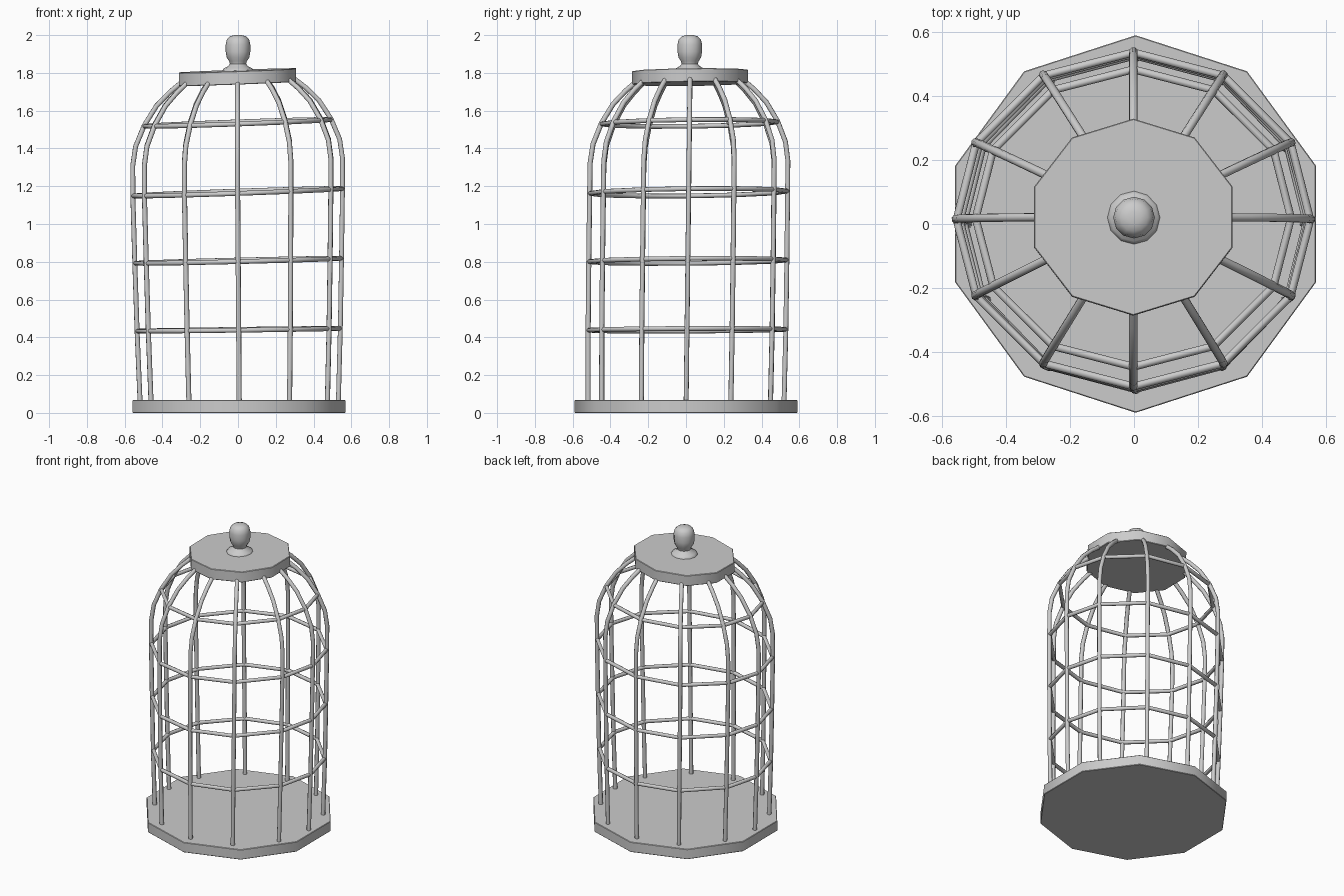
import bpy, bmesh
from math import sin, cos, pi, radians

if "Cube" in bpy.data.objects:
    bpy.data.objects.remove(bpy.data.objects["Cube"])

# Bar directions, measured from the back (slightly uneven, hand-made spacing)
ANGLES = [radians(a) for a in
          (0, 30.5, 62.8, 90, 117.2, 149.5, 180, 210.5, 242.8, 270, 297.2, 329.5)]
# Cage profile: (height, radius)
PROFILE = [(0.002, .523), (.44, .538), (.80, .547), (1.17, .555), (1.33, .555),
           (1.43, .540), (1.54, .494), (1.64, .430), (1.71, .360), (1.77, .285)]


def warp(a, r, z):
    """Point on the hand-made cage: slightly oval and leaning with height."""
    t = min(z / 1.2, 1)
    x = r * sin(a)
    y = r * cos(a) * (.99 - .047 * t)
    slope = .036 * t
    return (x + .007 - .009 * t, y + .012 * z, z + slope * x + .35 * slope * y)


def tube(name, points, radius, cyclic=False):
    cu = bpy.data.curves.new(name, 'CURVE')
    cu.dimensions = '3D'
    cu.bevel_depth = radius
    cu.bevel_resolution = 2
    cu.use_fill_caps = True
    sp = cu.splines.new('POLY')
    sp.points.add(len(points) - 1)
    for p, co in zip(sp.points, points):
        p.co = (*co, 1)
    sp.use_cyclic_u = cyclic
    ob = bpy.data.objects.new(name, cu)
    bpy.context.collection.objects.link(ob)


def mesh_object(name, bm):
    """Finish a bmesh as an object, smooth with sharp edges kept."""
    bmesh.ops.recalc_face_normals(bm, faces=bm.faces)
    me = bpy.data.meshes.new(name)
    bm.to_mesh(me)
    bm.free()
    ob = bpy.data.objects.new(name, me)
    bpy.context.collection.objects.link(ob)
    bpy.ops.object.select_all(action='DESELECT')
    bpy.context.view_layer.objects.active = ob
    ob.select_set(True)
    bpy.ops.object.shade_smooth_by_angle(angle=radians(40))


def stack(name, outlines):
    """Closed solid through a stack of equal-sided outlines."""
    bm = bmesh.new()
    rows = [[bm.verts.new(p) for p in o] for o in outlines]
    n = len(rows[0])
    for a, b in zip(rows, rows[1:]):
        for i in range(n):
            j = (i + 1) % n
            bm.faces.new((a[i], a[j], b[j], b[i]))
    bm.faces.new(rows[0])
    bm.faces.new(rows[-1])
    mesh_object(name, bm)


# Floor and roof plates, ten-sided with a fine chamfer
deca = [2 * pi * i / 10 for i in range(10)]
stack("floor_plate", [[(.005 + r * sin(a), .995 * r * cos(a), z) for a in deca]
                      for r, z in [(.590, 0), (.593, .003), (.593, .065), (.590, .068)]])
stack("roof_plate", [[warp(a, r, z) for a in deca]
                     for r, z in [(.323, 1.742), (.326, 1.745), (.326, 1.810), (.323, 1.813)]])

# Upright bars bending into the roof
for i, a in enumerate(ANGLES):
    tube(f"bar_{i + 1}", [warp(a, r, z) for z, r in PROFILE], .0135)

# Horizontal rings, with corners on the bars
for n, (z, r) in enumerate([(.44, .536), (.805, .545), (1.168, .553), (1.535, .493)]):
    tube(f"ring_{n + 1}", [warp(a, r, z) for a in ANGLES], .0125, True)

# Turned knob
KNOB = [(.084, 1.800), (.083, 1.814), (.074, 1.824), (.052, 1.836), (.043, 1.848),
        (.047, 1.862), (.060, 1.882), (.065, 1.912), (.065, 1.950), (.059, 1.977),
        (.043, 1.993), (.020, 2.0)]
stack("knob", [[(r * sin(2 * pi * k / 12), .02 + r * cos(2 * pi * k / 12), z)
                for k in range(12)] for r, z in KNOB])
